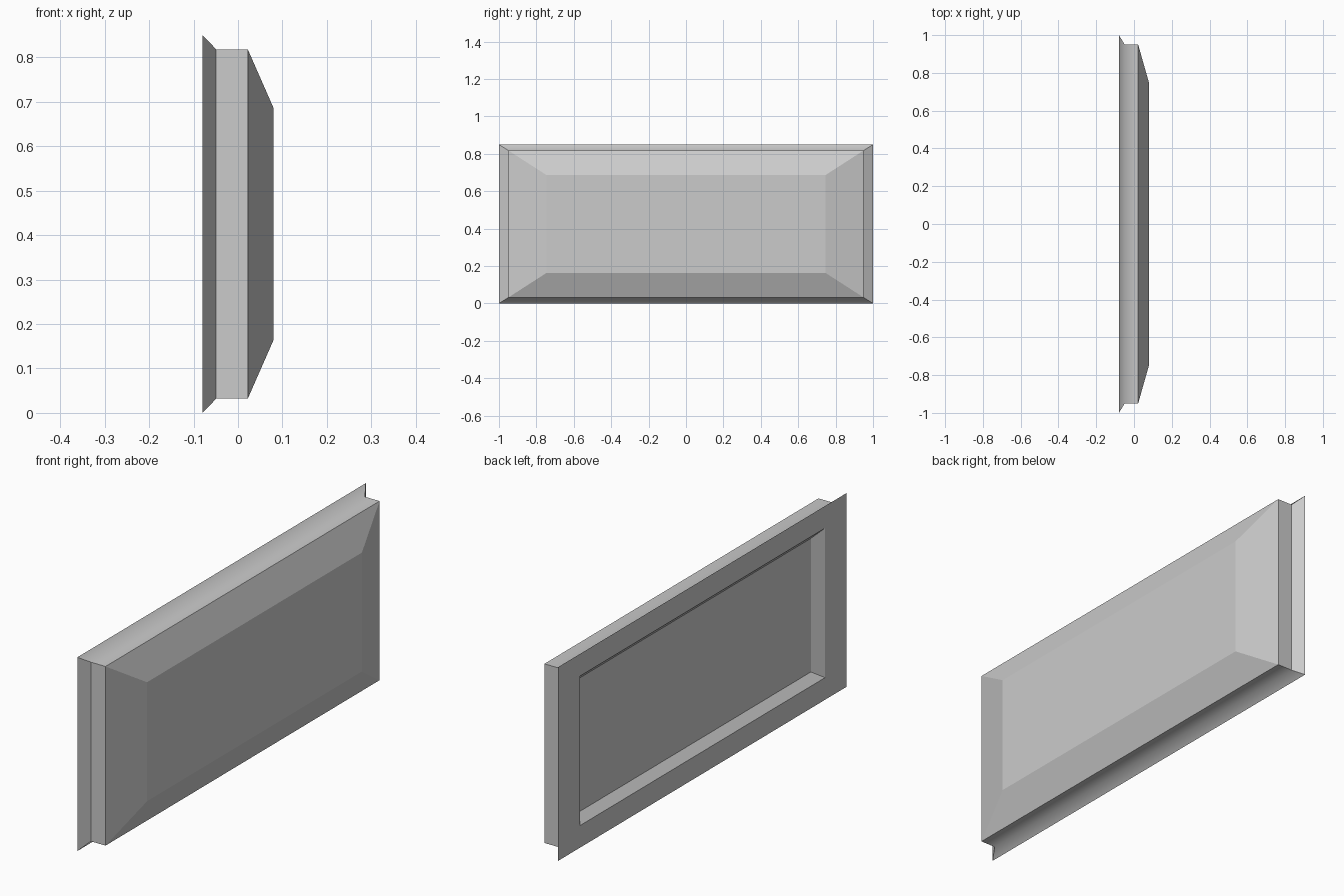
import bpy
import bmesh

cube = bpy.data.objects.get("Cube")
if cube:
    bpy.data.objects.remove(cube, do_unlink=True)

grey = bpy.data.materials.new("light grey")
grey.use_nodes = True
colour = (0.6, 0.6, 0.6, 1)
grey.diffuse_color = colour
grey.node_tree.nodes["Principled BSDF"].inputs["Base Color"].default_value = colour

MID = 0.425  # height of the panel's centre line

# Rectangular sections: depth x, half length, half height
SECTIONS = [
    (-0.046, 0.80, 0.293),  # sunken back field
    (-0.08, 0.85, 0.328),   # recess mouth
    (-0.08, 1.0, 0.425),    # flange rim
    (-0.049, 0.95, 0.393),  # flange root
    (0.022, 0.95, 0.393),   # body front edge
    (0.08, 0.745, 0.261),   # raised front field
]


def rectangle(bm, x, half_y, half_z):
    corners = [(-1, -1), (1, -1), (1, 1), (-1, 1)]
    return [bm.verts.new((x, a * half_y, MID + b * half_z)) for a, b in corners]


bm = bmesh.new()
rings = [rectangle(bm, *section) for section in SECTIONS]
for a, b in zip(rings, rings[1:]):
    for i in range(4):
        j = (i + 1) % 4
        bm.faces.new((a[i], a[j], b[j], b[i]))
bm.faces.new(rings[0])
bm.faces.new(rings[-1])
bmesh.ops.recalc_face_normals(bm, faces=bm.faces)

# Top and bottom flow smoothly from flange to body; other edges stay crisp
root = set(rings[3])
for edge in bm.edges:
    along = abs(edge.verts[0].co.z - edge.verts[1].co.z) < 0.001
    edge.smooth = along and set(edge.verts) <= root
for face in bm.faces:
    face.smooth = any(edge.smooth for edge in face.edges)

mesh = bpy.data.meshes.new("raised_panel")
bm.to_mesh(mesh)
bm.free()
mesh.materials.append(grey)
panel = bpy.data.objects.new("raised_panel", mesh)
bpy.context.collection.objects.link(panel)
